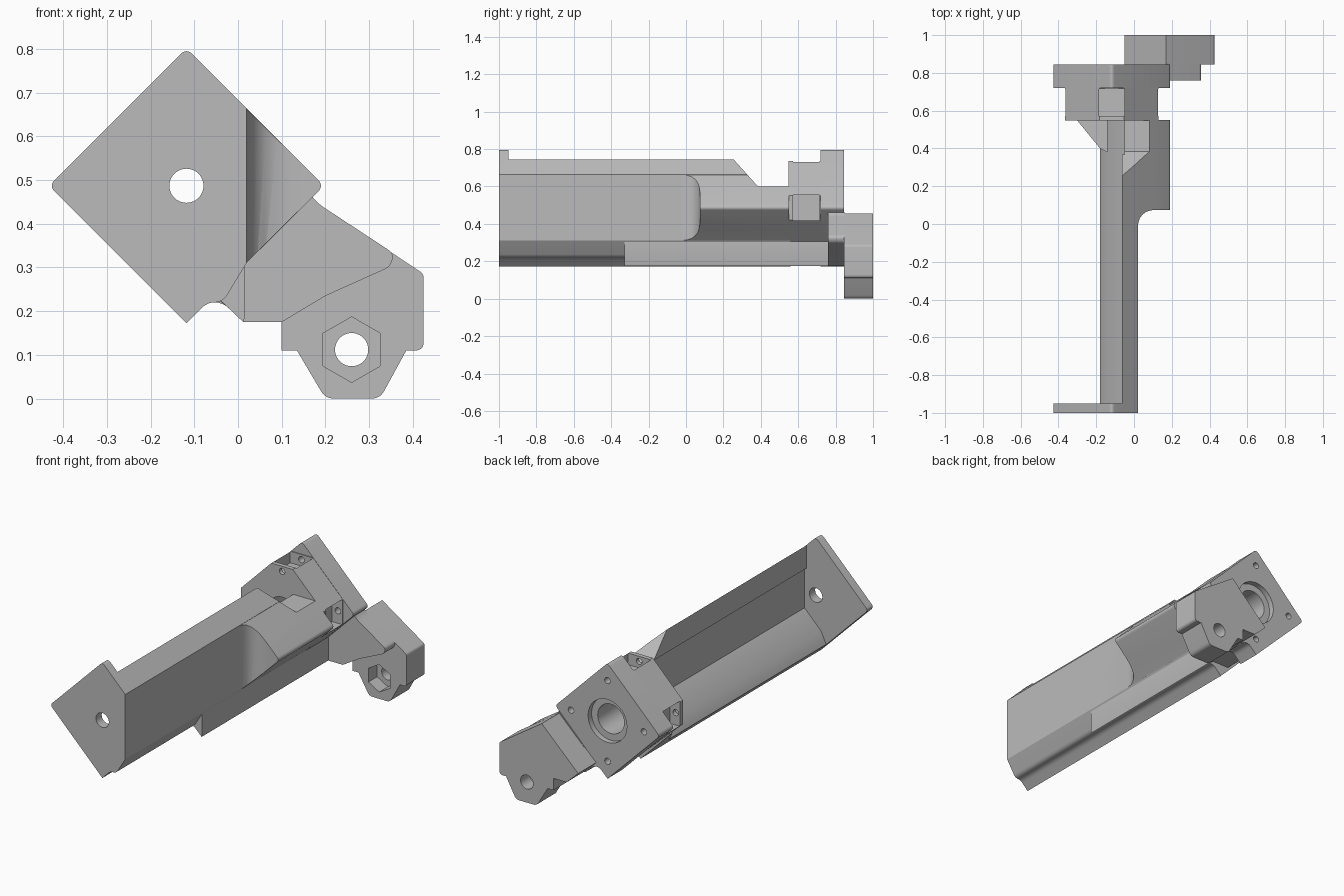
import bpy, bmesh, math
from mathutils import Vector

cube = bpy.data.objects.get("Cube")
if cube:
    bpy.data.objects.remove(cube, do_unlink=True)

GREY = (0.5, 0.5, 0.5, 1)
mat = bpy.data.materials.new("plain grey")
mat.use_nodes = True
mat.diffuse_color = GREY
mat.node_tree.nodes["Principled BSDF"].inputs["Base Color"].default_value = GREY

CX, CZ, R = -0.118, 0.487, 0.315   # bore axis and half diagonal of the square
TO_3D = {"x": lambda p, t: (t, p[0], p[1]),
         "y": lambda p, t: (p[0], t, p[1]),
         "z": lambda p, t: (p[0], p[1], t)}


def rounded(points, steps=6):
    """Replace each point that carries a radius by a small arc."""
    out = []
    for i, p in enumerate(points):
        c = Vector(p[:2])
        if len(p) < 3:
            out.append(c)
            continue
        a = c + (Vector(points[i - 1][:2]) - c).normalized() * p[2]
        b = c + (Vector(points[(i + 1) % len(points)][:2]) - c).normalized() * p[2]
        for k in range(steps + 1):
            t = k / steps
            out.append(a * (1 - t) ** 2 + c * (2 * t * (1 - t)) + b * t ** 2)
    return out


def prism(name, points, start, end, axis="y"):
    """Extrude a profile along an axis."""
    bm = bmesh.new()
    pts = rounded(points)
    lo = [bm.verts.new(TO_3D[axis](p, start)) for p in pts]
    hi = [bm.verts.new(TO_3D[axis](p, end)) for p in pts]
    bm.faces.new(lo)
    bm.faces.new(hi)
    for i in range(len(pts)):
        j = (i + 1) % len(pts)
        bm.faces.new((lo[i], lo[j], hi[j], hi[i]))
    bmesh.ops.recalc_face_normals(bm, faces=bm.faces)
    mesh = bpy.data.meshes.new(name)
    bm.to_mesh(mesh)
    bm.free()
    mesh.materials.append(mat)
    obj = bpy.data.objects.new(name, mesh)
    bpy.context.collection.objects.link(obj)
    return obj


def ngon(x, z, radius, sides=40, turn=0.0):
    return [(x + radius * math.cos(turn + math.tau * i / sides),
             z + radius * math.sin(turn + math.tau * i / sides)) for i in range(sides)]


def box(name, x, z, w, h, start, end):
    return prism(name, [(x - w, z - h), (x + w, z - h), (x + w, z + h), (x - w, z + h)], start, end)


def boolean(obj, tools, operation="DIFFERENCE"):
    for tool in tools:
        mod = obj.modifiers.new("cut", "BOOLEAN")
        mod.operation = operation
        mod.solver = "EXACT"
        mod.object = tool
    bpy.context.view_layer.update()
    deps = bpy.context.evaluated_depsgraph_get()
    mesh = bpy.data.meshes.new_from_object(obj.evaluated_get(deps))
    obj.modifiers.clear()
    obj.data = mesh


# Shared profile pieces
TOP, LEFT = (CX, CZ + R, 0.02), (CX - R, CZ, 0.02)
RIGHT, BOTTOM = (CX + R, CZ, 0.02), (CX, CZ - R)
GROOVE = [(-0.035, 0.22, 0.02), (-0.07, 0.221, 0.02)]
FOOT = [(0.015, 0.306), (0.015, 0.185), (0.012, 0.175)]
WALL = [(-0.05, 0.62), (-0.063, 0.62), (-0.063, 0.745)]

# Solid parts
front_plate = prism("front_plate", [TOP, LEFT, BOTTOM, *reversed(GROOVE), (0.02, 0.311), (0.02, 0.664)], -1, -0.95)
beam = prism("beam", [(0.02, 0.664), (0.02, 0.311), *GROOVE, BOTTOM, (-0.18, 0.235),
                      (-0.15, 0.30), (-0.05, 0.40), *WALL], -0.955, 0.56)
shoulder = prism("shoulder", [RIGHT, (0.045, 0.337, 0.03), *FOOT, GROOVE[0], (-0.06, 0.24),
                              (-0.049, 0.40), *WALL], -0.33, 0.55)
head_neck = prism("head_neck", [(-0.183, 0.735), (-0.053, 0.735), (0.13, 0.552), (0.13, 0.422),
                                *FOOT, GROOVE[0], (-0.07, 0.24), (-0.166, 0.24),
                                (-0.365, 0.422), (-0.365, 0.552)], 0.548, 0.73)
head_flange = prism("head_flange", [TOP, RIGHT, *FOOT, *GROOVE, BOTTOM, LEFT], 0.72, 0.845)
arm_web = prism("arm_web", [(0.013, 0.304), (0.17, 0.462), (0.185, 0.445, 0.015), (0.36, 0.33, 0.02),
                            (0.345, 0.30, 0.01), (0.2, 0.235), (0.1, 0.175), (0.013, 0.175)], 0.76, 0.85)
arm_plate = prism("arm_plate", [(0.17, 0.455), (0.425, 0.285, 0.01), (0.425, 0.11, 0.02), (0.385, 0.11),
                                (0.325, 0, 0.02), (0.2, 0, 0.02), (0.135, 0.11), (0.1, 0.11),
                                (0.1, 0.175), (0.02, 0.175), (-0.05, 0.241)], 0.845, 1)
gusset = prism("gusset", [(-0.31, 0.56), (-0.14, 0.56), (-0.14, 0.38), (-0.18, 0.40)], 0.1, 0.40, "z")

# Cutters
end_hole = prism("end_hole", ngon(CX, CZ, 0.039), -1.1, -0.9)
bore = prism("bore", ngon(CX, CZ, 0.08), 0.3, 0.9)
counterbore = prism("counterbore", ngon(CX, CZ, 0.117), 0.815, 0.9)
side_relief = prism("side_relief", [(0.02, -0.5), (0.02, 0.075, 0.1), (0.4, 0.075), (0.4, -0.5)], -0.1, 1, "z")
top_relief = prism("top_relief", [(0.25, 0.75), (0.385, 0.6), (0.7, 0.6), (0.7, 1), (0.25, 1)], -1, 1, "x")
square = prism("square", [(CX, CZ + R), (CX + R, CZ), BOTTOM, (CX - R, CZ)], 0.3, 0.57)
arm_hole = prism("arm_hole", ngon(0.26, 0.112, 0.038), 0.7, 1.1)
nut_pocket = prism("nut_pocket", ngon(0.26, 0.112, 0.075, 6, math.pi / 2), 0.7, 0.92)
pockets, screws = [], []
for i in range(4):
    dx, dz = round(math.cos(i * math.pi / 2)), round(math.sin(i * math.pi / 2))
    pockets.append(box("pocket", CX + 0.245 * dx, CZ + 0.245 * dz,
                       0.06 if dx else 0.068, 0.06 if dz else 0.068, 0.572, 0.715))
    screws.append(prism("screw", ngon(CX + 0.22 * dx, CZ + 0.22 * dz, 0.017, 20), 0.5, 0.9))

# Cut the parts
boolean(front_plate, [end_hole])
boolean(beam, [top_relief])
boolean(shoulder, [side_relief, top_relief, bore])
boolean(gusset, [square], "INTERSECT")
boolean(head_neck, [bore, *pockets[:3], *screws])
boolean(head_flange, [bore, counterbore, *screws])
boolean(arm_plate, [arm_hole, nut_pocket])

for cutter in [end_hole, bore, counterbore, side_relief, top_relief, square,
               arm_hole, nut_pocket, *pockets, *screws]:
    bpy.data.objects.remove(cutter, do_unlink=True)

# Smooth the rounded surfaces, keep edges sharp
parts = [front_plate, beam, shoulder, head_neck, head_flange, arm_web, arm_plate, gusset]
bpy.ops.object.select_all(action="DESELECT")
for part in parts:
    part.select_set(True)
bpy.context.view_layer.objects.active = beam
bpy.ops.object.shade_smooth_by_angle(angle=math.radians(30))
